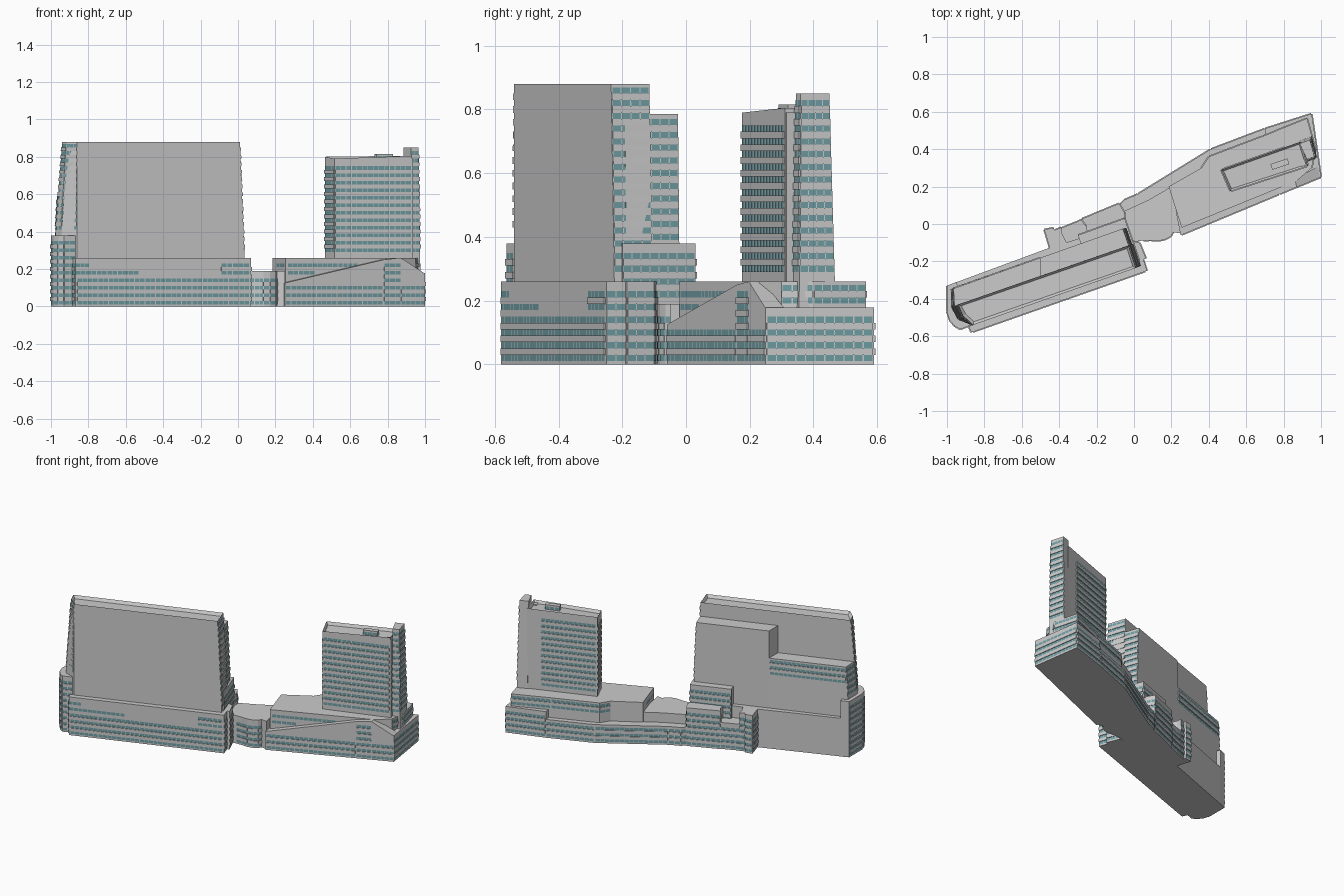
import bpy, bmesh, math
from mathutils import Vector

if "Cube" in bpy.data.objects:
    bpy.data.objects.remove(bpy.data.objects["Cube"])

glass_mat = bpy.data.materials.new("teal_glass")
glass_mat.diffuse_color = (0.16, 0.34, 0.37, 1)
glass_mat.use_nodes = True
glass_mat.node_tree.nodes["Principled BSDF"].inputs["Base Color"].default_value = glass_mat.diffuse_color
PITCH, PANE = 0.04, 0.019


def finish(bm, name, mat=None):
    mesh = bpy.data.meshes.new(name)
    bm.to_mesh(mesh)
    bm.free()
    ob = bpy.data.objects.new(name, mesh)
    bpy.context.collection.objects.link(ob)
    if mat:
        mesh.materials.append(mat)


def block(name, base, z0, z1, top=None, rim=0, glass=()):
    """Prism on a counter-clockwise footprint; z1 may be one height per corner.
    glass rows: (edge, first band z, band count, start, end along edge)."""
    n = len(base)
    top = top or base
    zs = z1 if isinstance(z1, list) else [z1] * n
    bm = bmesh.new()
    lo = [bm.verts.new((x, y, z0)) for x, y in base]
    hi = [bm.verts.new((p[0], p[1], z)) for p, z in zip(top, zs)]
    bm.faces.new(lo[::-1])
    roof = bm.faces.new(hi)
    for i in range(n):
        j = (i + 1) % n
        bm.faces.new((lo[i], lo[j], hi[j], hi[i]))
    if rim:
        bm.normal_update()
        bmesh.ops.inset_region(bm, faces=[roof], thickness=rim, depth=0)
        for v in roof.verts:
            v.co.z -= 0.02

    def at(edge, t, z, out):
        # point on a wall, pushed outward
        j = (edge + 1) % n
        k = (z - z0) / (max(zs) - z0)
        p = Vector(base[edge]).lerp(Vector(top[edge]), k)
        q = Vector(base[j]).lerp(Vector(top[j]), k)
        d = (q - p).normalized()
        r = p.lerp(q, t) + Vector((d.y, -d.x)) * out
        return (r.x, r.y, z)

    gm = bmesh.new()
    for edge, zs0, count, t0, t1 in glass:
        j = (edge + 1) % n
        length = (Vector(base[j]) - Vector(base[edge])).length * (t1 - t0)
        panes = max(1, round(length / 0.03))
        step = (t1 - t0) / panes
        for b in range(count):
            a = zs0 + b * PITCH - PANE / 2
            c = a + PANE
            for k in range(panes):
                s, e = t0 + (k + .06) * step, t0 + (k + .94) * step
                gm.faces.new([gm.verts.new(at(edge, t, z, .0015))
                              for t, z in ((s, a), (e, a), (e, c), (s, c))])
            # projecting spandrel between bands
            if b < count - 1:
                f = a + PITCH
                vs = [bm.verts.new(at(edge, t, z, o)) for o in (0, .005)
                      for t, z in ((t0, c), (t1, c), (t1, f), (t0, f))]
                bm.faces.new(vs[4:])
                for u in range(4):
                    w = (u + 1) % 4
                    bm.faces.new((vs[u], vs[w], vs[4 + w], vs[4 + u]))
    finish(bm, name)
    if gm.faces:
        finish(gm, name + "_windows", glass_mat)
    else:
        gm.free()


def full(edges, z, count):
    return [(e, z, count, .01, .99) for e in edges]


# --- West complex: podium, rounded end and stepped tower
block("west_podium",
      [(-.87, -.58), (.07, -.25), (.05, -.19), (.065, -.185), (.03, -.1), (-.02, -.09),
       (-.05, 0), (-.46, -.13), (-.96, -.315), (-.93, -.55), (-.885, -.545)], 0, .26,
      glass=full([0], .02, 4) + [(0, .18, 1, 0, .36), (0, .22, 1, 0, .08),
                                 (0, .18, 2, .83, .99)] + full([1, 3, 4, 5, 10], .02, 6))
block("west_rounded_end",
      [(-1, -.33), (-1, -.47), (-.985, -.515), (-.96, -.545), (-.93, -.563),
       (-.87, -.54), (-.95, -.31)], 0, .38, glass=full(range(5), .02, 9))
block("west_tower_front",
      [(-.86, -.54), (.035, -.225), (-.005, -.105), (-.985, -.45), (-.95, -.51)], .26, .88,
      top=[(-.86, -.54), (.01, -.235), (-.03, -.115), (-.94, -.43), (-.915, -.49)],
      rim=.018, glass=full([1], .30, 15) + full([3, 4], .42, 12))
block("west_tower_rear",
      [(-.5, -.34), (.02, -.19), (-.04, -.02), (-.5, -.18)], .26, .785,
      top=[(-.5, -.34), (0, -.195), (-.06, -.025), (-.5, -.18)],
      glass=full([1], .40, 10))
block("west_tower_terrace",
      [(-.985, -.45), (-.5, -.29), (-.5, -.18), (-.985, -.35)], .26, .60,
      top=[(-.96, -.44), (-.5, -.29), (-.5, -.18), (-.965, -.345)],
      glass=full([2], .50, 3) + full([3], .42, 5))
block("west_rear_annex",
      [(-.22, -.28), (.03, -.2), (-.05, .03), (-.30, -.06)], 0, .38,
      glass=full([1, 2], .02, 9))

# --- Rear wing with a lowered middle court
block("rear_wing_court", [(-.42, -.12), (-.2, -.05), (-.25, .035), (-.42, -.035)], 0, .18,
      glass=full([2], .02, 4))
block("rear_wing_east", [(-.25, -.06), (-.05, 0), (-.05, .06), (-.08, .11), (-.28, .027),
                         (-.255, -.01)], 0, .26, glass=full([1, 2, 3, 4], .02, 6))
block("rear_wing_west", [(-.45, -.13), (-.36, -.1), (-.385, -.05), (-.39, -.018),
                         (-.425, -.033), (-.43, -.02), (-.48, -.03)], 0, .26,
      glass=full([3, 5, 6], .02, 6))

# --- Curved link between the two complexes
link = [(-.03, -.1), (.05, -.088)]
link += [(.12 + .09 * math.sin(a), -.04 - .05 * math.cos(a))
         for a in [math.radians(d) for d in (-20, 10, 35, 60, 85)]]
link += [(.25, -.05), (.2, .2), (.08, .13), (-.05, .07)]
block("curved_link", link, 0, .19, glass=full(range(1, 6), .02, 4))

# --- East podium: back terraces, upper level and ramped front
block("rear_terrace",
      [(-.03, -.02), (.25, -.04), (.75, .2), (.7, .51), (.41, .4), (.02, .16),
       (-.05, .13), (-.08, .1)], 0, .125, glass=full([3, 4, 5, 6], .02, 3))
block("east_terrace", [(.85, .19), (1, .25), (.95, .59), (.7, .51), (.74, .2)], 0, .178,
      glass=full([1, 2], .02, 4))
block("east_upper_podium",
      [(.255, -.02), (.77, .19), (.87, .23), (.95, .3), (.97, .4), (.925, .565),
       (.69, .47), (.4, .36), (.36, .3), (.185, .2)], 0, .26,
      glass=[(0, .18, 1, .02, .3), (0, .22, 1, .02, .75)]
      + full([3, 4, 5, 6, 7], .20, 2) + [(9, .22, 1, .3, .95)])
front = [(.25, -.06, .125), (.78, .16, .25), (.87, .197, .26), (1, .25, .175)]
back = [(.235, -.02), (.765, .2), (.86, .24), (.985, .31)]
for i in range(3):
    p, q = front[i], front[i + 1]
    block(f"front_ramp_{i + 1}", [p[:2], q[:2], back[i + 1], back[i]], 0,
          [p[2], q[2], q[2], p[2]], glass=full([0], .02, 6 if i == 1 else 3))

# --- East tower with pillar, lift core and roof plant
block("east_tower", [(.465, .29), (.515, .175), (.93, .31), (.89, .44)], .26,
      [.80, .79, .805, .805], rim=.015,
      glass=full([0, 1], .30, 12) + [(3, .30, 12, .2, .98)])
block("east_tower_pillar", [(.9, .305), (.935, .315), (.925, .345), (.89, .34)], .25, .79)
block("east_lift_core", [(.925, .335), (.975, .355), (.95, .47), (.885, .445)], .17, .85,
      top=[(.925, .345), (.965, .36), (.94, .45), (.885, .43)],
      glass=full([0, 1], .30, 14))
block("roof_plant", [(.74, .29), (.83, .32), (.82, .35), (.73, .32)], .77, .815,
      glass=full([0, 2], .795, 1))
